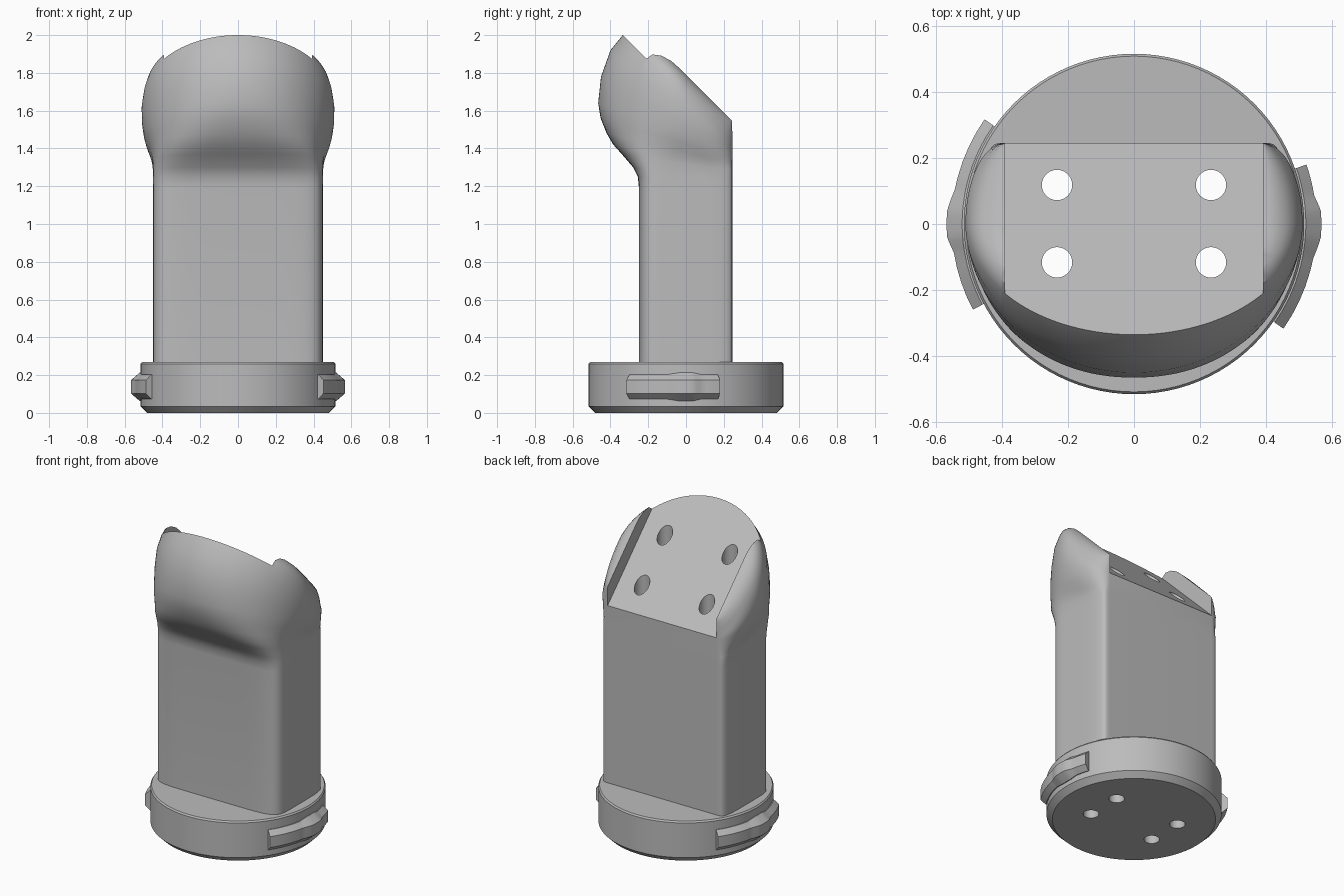
import bpy, bmesh, math
from math import sin, cos, pi, radians

cube = bpy.data.objects.get("Cube")
if cube:
    bpy.data.objects.remove(cube, do_unlink=True)

GREY = (0.5, 0.5, 0.5, 1.0)
grey = bpy.data.materials.new("plain grey")
grey.use_nodes = True
grey.diffuse_color = GREY
grey.node_tree.nodes["Principled BSDF"].inputs["Base Color"].default_value = GREY

BACK = 0.245      # y of the flat back
POCKET = 0.39     # half width of the sloped pocket
SLOPE = 1.665     # pocket floor is z = SLOPE - y


def loft(name, rings):
    """Skin a stack of closed rings and cap both ends."""
    bm = bmesh.new()
    rows = [[bm.verts.new(p) for p in ring] for ring in rings]
    n = len(rows[0])
    for low, high in zip(rows, rows[1:]):
        for i in range(n):
            j = (i + 1) % n
            bm.faces.new((low[i], low[j], high[j], high[i]))
    bm.faces.new(rows[0][::-1])
    bm.faces.new(rows[-1])
    bmesh.ops.recalc_face_normals(bm, faces=bm.faces)
    mesh = bpy.data.meshes.new(name)
    bm.to_mesh(mesh)
    bm.free()
    mesh.materials.append(grey)
    obj = bpy.data.objects.new(name, mesh)
    bpy.context.collection.objects.link(obj)
    return obj


def circle(r, z, x=0, y=0, n=96):
    return [(x + r * cos(2 * pi * i / n), y + r * sin(2 * pi * i / n), z)
            for i in range(n)]


def select(obj):
    bpy.ops.object.select_all(action='DESELECT')
    obj.select_set(True)
    bpy.context.view_layer.objects.active = obj


def cut(obj, cutter):
    mod = obj.modifiers.new("cut", 'BOOLEAN')
    mod.operation = 'DIFFERENCE'
    mod.solver = 'EXACT'
    mod.object = cutter
    select(obj)
    bpy.ops.object.modifier_apply(modifier=mod.name)


def smooth(obj, angle=32):
    select(obj)
    bpy.ops.object.shade_smooth_by_angle(angle=radians(angle))


def body_ring(z_front, z_back, front, half, power):
    """Tilted section: superellipse front, curved cheeks, flat back."""
    pts = []
    n = 64
    for i in range(n + 1):
        t = pi + pi * i / n
        c, s = cos(t), abs(sin(t))
        pts.append((math.copysign(half * abs(c) ** (2 / power), c),
                    -front * s ** (2 / power) if s > 1e-6 else 0.0))
    side = []
    back_power = min(power, 4)
    for i in range(1, 17):
        t = pi / 2 * i / 16
        c = max(cos(t), 0)
        side.append((POCKET + (half - POCKET) * c ** (2 / back_power),
                     BACK * sin(t) ** (2 / back_power)))
    pts += side + [(-x, y) for x, y in reversed(side)]
    return [(x, y, z_front + (z_back - z_front) * (y + front) / (front + BACK))
            for x, y in pts]


# Post rising into the bulging head: front z, back z, front depth, half width, squareness
sections = [
    (0.26, 0.26, 0.25, 0.45, 7),
    (1.20, 1.20, 0.25, 0.45, 7),
    (1.25, 1.22, 0.255, 0.45, 6.5),
    (1.30, 1.24, 0.28, 0.45, 5.5),
    (1.37, 1.28, 0.34, 0.452, 4),
    (1.42, 1.30, 0.385, 0.457, 3.3),
    (1.48, 1.32, 0.42, 0.467, 2.7),
    (1.56, 1.35, 0.452, 0.485, 2.3),
    (1.64, 1.38, 0.465, 0.498, 2.1),
    (1.78, 1.405, 0.45, 0.508, 2),
    (1.92, 1.42, 0.40, 0.51, 2),
    (2.00, 1.43, 0.335, 0.50, 2),
    (2.02, 1.475, 0.30, 0.485, 2),
    (2.01, 1.515, 0.25, 0.46, 2),
    (1.985, 1.54, 0.20, 0.425, 2),
    (1.95, 1.545, 0.16, 0.40, 2),
]
post = loft("post_and_head", [body_ring(*s) for s in sections])

# Round base with chamfered rims
base = loft("round_base", [circle(0.48, 0), circle(0.515, 0.035),
                           circle(0.515, 0.26), circle(0.508, 0.27)])

# Sloped pocket between the cheeks
w = POCKET + 0.001
pocket = loft("pocket_cutter", [
    [(x, y, z) for y, z in ((-1, SLOPE + 1), (1, SLOPE - 1), (1, 3), (-1, 3))]
    for x in (-w, w)])
cut(post, pocket)
cutters = [pocket]

# Four bolt holes running through everything
for x in (-0.233, 0.233):
    for y in (-0.116, 0.118):
        hole = loft("hole_cutter", [circle(0.046, z, x, y, 40) for z in (-0.5, 2.5)])
        cut(post, hole)
        cut(base, hole)
        cutters.append(hole)
for c in cutters:
    bpy.data.objects.remove(c, do_unlink=True)
smooth(post)
smooth(base)


def lug(name, middle, start, end):
    """Bevelled locking lug along the rim with a raised centre."""
    stops = [(start, 0), (-15, 0), (-11, 0), (-4, 1), (4, 1), (9, 0), (end, 0)]
    rings = []
    for (a0, b0), (a1, b1) in zip(stops, stops[1:]):
        for k in range(4):
            f = k / 4
            rings.append((a0 + (a1 - a0) * f, b0 + (b1 - b0) * f))
    rings.append(stops[-1])
    sweep = []
    for angle, bump in rings:
        a = radians(middle + angle)
        r = 0.552 + 0.015 * bump
        h = 0.065 + 0.01 * bump
        profile = [(0.49, -h), (0.52, -h), (r, -0.035), (r, 0.035), (0.52, h), (0.49, h)]
        sweep.append([(p * cos(a), p * sin(a), 0.138 + z) for p, z in profile])
    smooth(loft(name, sweep), 20)


lug("left_lug", 0, -35, 19)
lug("right_lug", 180, -35, 28)
